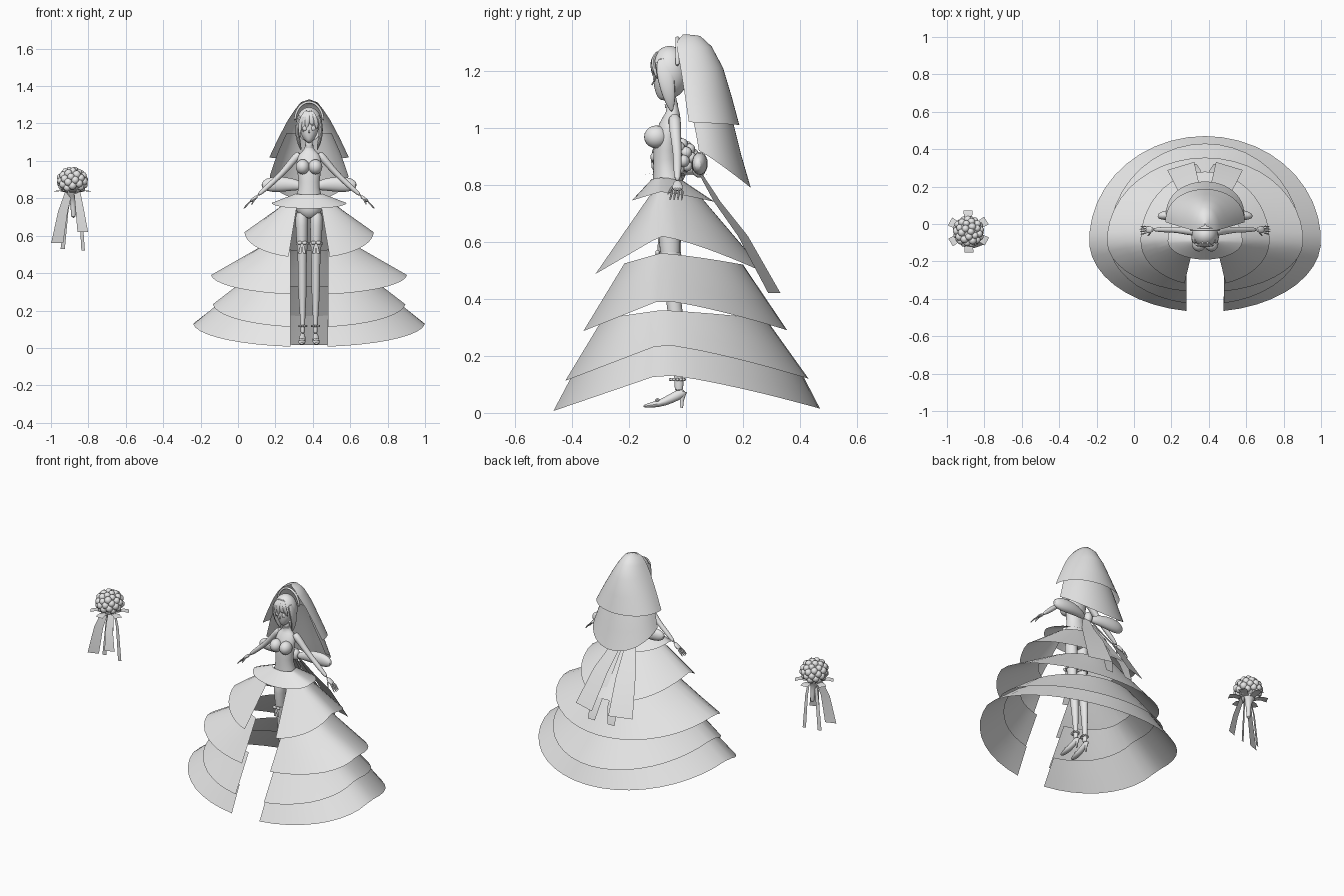
import bpy, bmesh, math, random
from mathutils import Vector, Matrix

random.seed(3)
if "Cube" in bpy.data.objects:
    bpy.data.objects.remove(bpy.data.objects["Cube"])

mat = bpy.data.materials.new("pale_grey")
mat.use_nodes = True
mat.diffuse_color = (0.8, 0.8, 0.8, 1)
mat.node_tree.nodes["Principled BSDF"].inputs["Base Color"].default_value = (0.8, 0.8, 0.8, 1)

CX = 0.38      # the figure stands to one side, the bouquet on the other
parts = []


def finish(name, bm, origin=(CX, 0, 0), subdiv=0, normals=True):
    if normals:
        bmesh.ops.recalc_face_normals(bm, faces=bm.faces[:])
    me = bpy.data.meshes.new(name)
    bm.to_mesh(me)
    bm.free()
    me.materials.append(mat)
    ob = bpy.data.objects.new(name, me)
    ob.location = origin
    bpy.context.collection.objects.link(ob)
    if subdiv:
        mod = ob.modifiers.new("smooth", "SUBSURF")
        mod.levels = mod.render_levels = subdiv
    parts.append(ob)
    return ob


def loft(name, rings, closed=True, caps=False, **kw):
    """Skin a list of equally long point rings."""
    bm = bmesh.new()
    rows = [[bm.verts.new(p) for p in r] for r in rings]
    n = len(rows[0])
    for a, b in zip(rows, rows[1:]):
        for i in range(n if closed else n - 1):
            j = (i + 1) % n
            bm.faces.new((a[i], a[j], b[j], b[i]))
    if caps:
        bm.faces.new(rows[0])
        bm.faces.new(rows[-1])
    return finish(name, bm, **kw)


def tube(name, pts, ref=(0, 1, 0), n=10, **kw):
    """Limb along (x, y, z, half width, half depth) stations."""
    cen = [Vector(p[:3]) for p in pts]
    rings = []
    for i, p in enumerate(pts):
        d = (cen[min(i + 1, len(pts) - 1)] - cen[max(i - 1, 0)]).normalized()
        u = d.cross(Vector(ref)).normalized()
        v = u.cross(d)
        rings.append([cen[i] + u * p[3] * math.cos(math.tau * k / n) + v * p[4] * math.sin(math.tau * k / n)
                      for k in range(n)])
    return loft(name, rings, caps=True, **{"subdiv": 1, **kw})


def ball(name, c, r, seg=20, **kw):
    bm = bmesh.new()
    bmesh.ops.create_uvsphere(bm, u_segments=seg, v_segments=seg // 2, radius=1,
                              matrix=Matrix.Translation(c) @ Matrix.Diagonal((*r, 1)))
    return finish(name, bm, **kw)


def ribbon(name, pts, across=(1, 0, 0), **kw):
    """Flat band along (x, y, z, half width) stations."""
    a = Vector(across).normalized()
    return loft(name, [[Vector(p[:3]) + a * p[3] * s for s in (-1, 0, 1)] for p in pts],
                closed=False, **kw)


def hem(w, front, back, zs, zf, zb, gap=0, mid=-0.09, n=40):
    """Oval ring, low at front and back, raised at the sides, split at the front."""
    start = math.asin(min(1, gap / w))
    pts = []
    for i in range(n + 1):
        t = start + (math.tau - 2 * start) * i / n
        c = math.cos(t)
        if c > 0:
            y, z = mid + (front - mid) * c, zs + (zf - zs) * c
        else:
            y, z = mid + (back - mid) * -c, zs + (zb - zs) * (-c) ** 1.3
        pts.append(Vector((w * math.sin(t), y, z)))
    return pts


def tier(name, top, bottom, gap_top, gap_bottom):
    a, b = hem(*top, gap=gap_top), hem(*bottom, gap=gap_bottom)
    loft(name, [[p.lerp(q, f) for p, q in zip(a, b)] for f in (0, .33, .67, 1)],
         closed=False, normals=False)


# Tiered gown, open at the front below the waist frill
tier("waist_frill", (.07, -.12, -.02, .825, .82, .82), (.2, -.19, .1, .775, .745, .74), 0, 0)
tier("skirt_tier_1", (.11, -.14, .05, .79, .75, .76), (.345, -.33, .28, .62, .48, .49), .065, .11)
tier("skirt_tier_2", (.23, -.23, .2, .56, .52, .52), (.525, -.365, .355, .395, .285, .29), .1, .1)
tier("skirt_tier_3", (.35, -.3, .28, .36, .33, .33), (.515, -.43, .43, .24, .11, .12), .1, .1)
tier("skirt_tier_4", (.45, -.39, .39, .27, .16, .17), (.62, -.47, .47, .135, .005, .015), .1, .098)

# Torso
torso = [(.0, -.06, .69, .03, .035), (0, -.06, .73, .075, .06), (0, -.06, .79, .078, .06),
         (0, -.07, .86, .052, .045), (0, -.07, .92, .062, .046), (0, -.065, .98, .068, .045),
         (0, -.05, 1.03, .064, .034), (0, -.045, 1.055, .03, .024), (0, -.05, 1.08, .019, .019),
         (0, -.055, 1.13, .019, .019)]
tube("torso", torso, n=16)

for s, side in ((1, "left"), (-1, "right")):
    ball(side + "_bust", (s * .034, -.105, .968), (.037, .042, .04))
    # Leg, heeled shoe, straps
    tube(side + "_leg", [(s * .04, -.06, .74, .036, .045), (s * .039, -.06, .66, .036, .044),
                         (s * .037, -.055, .55, .031, .036), (s * .036, -.05, .44, .023, .026),
                         (s * .036, -.035, .34, .026, .03), (s * .035, -.028, .22, .019, .021),
                         (s * .034, -.025, .12, .012, .015), (s * .034, -.025, .07, .014, .02)])
    tube(side + "_shoe", [(s * .034, -.002, .075, .013, .014), (s * .035, -.03, .062, .016, .02),
                          (s * .037, -.075, .038, .019, .015), (s * .039, -.115, .028, .022, .011),
                          (s * .04, -.152, .023, .009, .006)], ref=(0, 0, 1))
    tube(side + "_heel", [(s * .034, -.01, .075, .012, .014), (s * .034, -.014, .045, .006, .007),
                          (s * .034, -.016, .018, .005, .006)], subdiv=0)
    for k in range(12):
        t = math.tau * k / 12
        ball(side + "_anklet_bead", (s * .034 + .019 * math.cos(t), -.03 + .024 * math.sin(t), .117),
             (.006, .006, .006), seg=8)
    ball(side + "_shoe_bow", (s * .038, -.1, .044), (.018, .009, .008), seg=10)
    tube(side + "_garter", [(s * .037, -.055, .565, .034, .04), (s * .037, -.055, .55, .034, .04)], subdiv=0)
    for d in (-1, 1):
        ball(side + "_garter_bow", (s * .037 + d * .013, -.1, .562), (.014, .008, .01), seg=10)
        ribbon(side + "_garter_tail", [(s * .037 + d * .004, -.1, .555, .005), (s * .037 + d * .012, -.098, .505, .008)])
    # Arm and hand with fingers
    tube(side + "_arm", [(s * .045, -.04, 1.04, .022, .022), (s * .072, -.04, 1.02, .023, .024),
                         (s * .12, -.035, .96, .018, .019), (s * .17, -.03, .908, .015, .016),
                         (s * .215, -.03, .868, .016, .016), (s * .28, -.03, .81, .01, .011)])
    tube(side + "_palm", [(s * .275, -.03, .814, .009, .011), (s * .295, -.03, .797, .01, .02),
                          (s * .318, -.03, .78, .008, .021)])
    for k in range(4):
        y = -.047 + .0115 * k
        tube(side + "_finger", [(s * .312, y, .784, .005, .005), (s * .332, y * 1.1, .766, .005, .005),
                                (s * (.346 + .005 * (k in (1, 2))), y * 1.2, .744, .003, .003)], n=6)
    tube(side + "_thumb", [(s * .288, -.04, .802, .006, .006), (s * .3, -.058, .78, .005, .005),
                           (s * .308, -.064, .764, .003, .003)], n=6)
    # Back bow with sash tails
    tube(side + "_bow_loop", [(s * .015, .03, .86, .016, .014), (s * .08, .045, .875, .035, .026),
                              (s * .17, .05, .875, .046, .032), (s * .23, .045, .872, .038, .026),
                              (s * .255, .04, .87, .012, .01)])
    ribbon(side + "_sash_tail", [(s * .02, .05, .84, .02), (s * .055, .11, .74, .04),
                                 (s * .09, .2, .62, .06), (s * .13, .31, .42, .075)], across=(1, -.3 * s, 0))
    ribbon(side + "_sash_under_tail", [(s * .02, .05, .82, .015), (s * .04, .16, .65, .025),
                                       (s * .06, .29, .46, .035), (s * .07, .32, .36, .025)])
    # Side locks of hair
    tube(side + "_hair_lock", [(s * .045, -.075, 1.25, .012, .03), (s * .062, -.075, 1.2, .012, .034),
                               (s * .064, -.065, 1.14, .012, .028), (s * .052, -.055, 1.09, .01, .02),
                               (s * .042, -.05, 1.055, .002, .003)])
    # Eyes
    ball(side + "_eye", (s * .023, -.111, 1.175), (.012, .005, .014), seg=12)
ball("bow_knot", (0, .045, .86), (.025, .025, .035))

# Head, hair cap with open face, fringe, headband
tube("head", [(0, -.09, 1.098, .008, .01), (0, -.08, 1.115, .028, .032), (0, -.067, 1.15, .05, .05),
              (0, -.063, 1.2, .056, .056), (0, -.06, 1.245, .045, .046), (0, -.06, 1.268, .012, .012)], n=16)
tube("nose", [(0, -.112, 1.165, .002, .002), (0, -.12, 1.15, .004, .004)], n=6, subdiv=0)
bm = bmesh.new()
bmesh.ops.create_uvsphere(bm, u_segments=28, v_segments=18, radius=1)
bmesh.ops.transform(bm, verts=bm.verts, matrix=Matrix.Translation((0, -.058, 1.195)) @ Matrix.Diagonal((.07, .068, .092, 1)))
face = [f for f in bm.faces if f.calc_center_median().y < -.07 and f.calc_center_median().z < 1.225]
bmesh.ops.delete(bm, geom=face, context="FACES")
finish("hair_cap", bm)
for x0, x1, z1 in ((-.01, -.05, 1.12), (-.006, -.032, 1.15), (-.002, -.012, 1.17), (.004, .016, 1.19), (.01, .042, 1.17)):
    xm = (x0 + x1) / 2
    tube("fringe_lock", [(x0, -.095, 1.27, .011, .007), (xm, -.122, 1.235, .017, .008),
                         (x1, -.119 + abs(x1) * .3, 1.195, .013, .007), (x1, -.114 + abs(x1) * .3, z1, .002, .002)])
band = [(.076 * math.sin(t), -.03, 1.215 + .1 * math.cos(t)) for t in [math.pi * (k / 12 - .5) for k in range(13)]]
tube("headband", [(*p, .007, .008) for p in band])
tube("choker", [(0, -.052, 1.085, .023, .023), (0, -.05, 1.072, .023, .023)], n=16, subdiv=0)


# Two-layer veil: half-open shells widening down the back
def veil(name, rows, n=24):
    rings = []
    for w, y0, y1, zs, zb in rows:
        ts = [math.pi * i / n for i in range(n + 1)]
        rings.append([Vector((-w * math.cos(t), y0 + (y1 - y0) * math.sin(t) ** .9,
                              zs + (zb - zs) * math.sin(t))) for t in ts])
    loft(name, rings, closed=False, normals=False)


veil("veil_upper", [(.004, -.01, 0, 1.328, 1.328), (.05, -.03, .05, 1.305, 1.322), (.078, -.03, .09, 1.27, 1.285),
                    (.115, -.02, .13, 1.215, 1.21), (.165, -.005, .16, 1.12, 1.11), (.212, .01, .187, 1.02, 1.01)])
veil("veil_lower", [(.12, .01, .12, 1.15, 1.15), (.165, .02, .165, 1.05, 1.02), (.19, .035, .195, .98, .9),
                    (.21, .045, .227, .92, .79)])

# Bouquet of round blossoms with collar, handle and ribbons
B = (-.885, -.04, 0)
ball("bouquet_core", (0, 0, .892), (.068, .068, .062), origin=B)
count = 44
for k in range(count):
    h = 1 - 1.7 * (k + .5) / count
    t = k * math.pi * (3 - math.sqrt(5))
    r = math.sqrt(1 - h * h)
    size = random.uniform(.019, .023)
    ball("blossom", (.066 * r * math.cos(t), .066 * r * math.sin(t), .892 + .058 * h), (size,) * 3, seg=10, origin=B)
tube("bouquet_handle", [(0, 0, .86, .055, .055), (0, 0, .83, .042, .042), (0, .005, .8, .018, .018),
                        (.004, .01, .75, .013, .013), (.006, .012, .69, .016, .016)], origin=B)
for k in range(6):
    t = math.tau * k / 6 + .55
    c, s = math.cos(t), math.sin(t)
    ribbon("bouquet_collar", [(.03 * c, .03 * s, .83, .016), (.08 * c, .08 * s, .842, .022),
                              (.112 * c, .112 * s, .835, .024)], across=(-s, c, 0), origin=B)
for x0, x1, y1, z1, w in ((-.02, -.082, -.05, .56, .034), (.025, .055, -.08, .62, .03),
                          (-.01, -.052, .02, .53, .012), (.03, .057, .02, .52, .01)):
    ribbon("bouquet_ribbon", [(x0, y1 * .3, .835, w * .6), ((x0 + x1) / 2, y1 * .8, .73, w * .8),
                              (x1, y1, z1, w)], across=(1, .35, 0), origin=B)

# Smooth shading with sharp creases kept
bpy.ops.object.select_all(action="DESELECT")
for ob in parts:
    ob.select_set(True)
bpy.context.view_layer.objects.active = parts[0]
bpy.ops.object.shade_smooth_by_angle(angle=math.radians(50))
